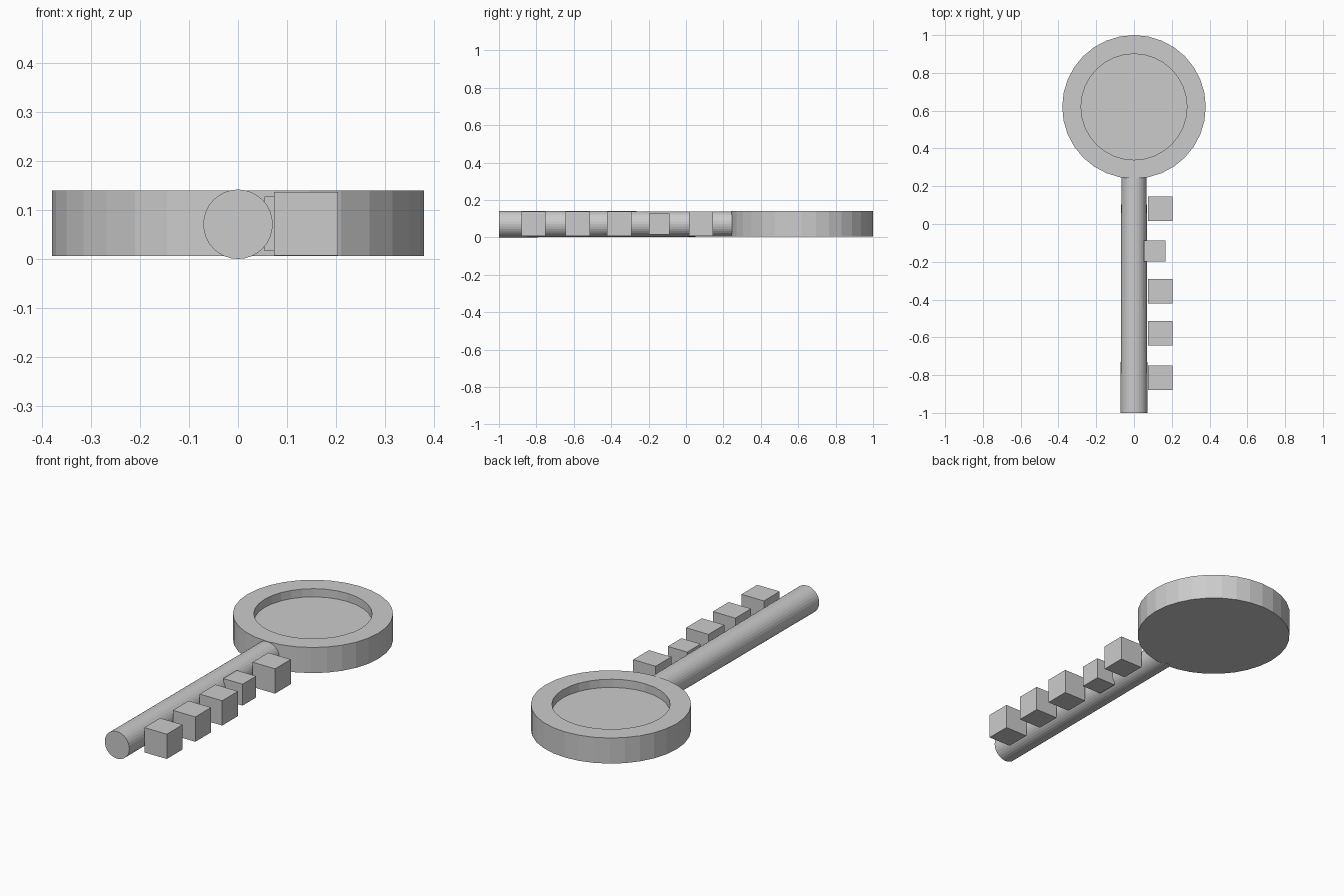
import bpy, bmesh, math
from mathutils import Matrix

if "Cube" in bpy.data.objects:
    bpy.data.objects.remove(bpy.data.objects["Cube"])


def new_object(name, bm):
    bmesh.ops.recalc_face_normals(bm, faces=bm.faces)
    mesh = bpy.data.meshes.new(name)
    bm.to_mesh(mesh)
    bm.free()
    obj = bpy.data.objects.new(name, mesh)
    bpy.context.collection.objects.link(obj)
    return obj


def tooth(name, x, y, size):
    bm = bmesh.new()
    bmesh.ops.create_cube(bm, size=size, matrix=Matrix.Translation((x, y, 0.072)))
    return new_object(name, bm)


# Bow: round disc with a shallow round recess in its top
bm = bmesh.new()
bmesh.ops.create_cone(bm, cap_ends=True, segments=32, radius1=0.38, radius2=0.38,
                      depth=0.134, matrix=Matrix.Translation((0, 0.62, 0.073)))
bm.normal_update()
top = next(f for f in bm.faces if f.normal.z > 0.9)
bmesh.ops.inset_region(bm, faces=[top], thickness=0.1 * math.cos(math.pi / 32))
rim = bmesh.ops.extrude_discrete_faces(bm, faces=[top])["faces"]
bmesh.ops.translate(bm, verts=rim[0].verts, vec=(0, 0, -0.043))
new_object("bow", bm)

# Shaft: slightly tapered rod lying along y
y0, y1 = -1.0, 0.26
bm = bmesh.new()
bmesh.ops.create_cone(bm, cap_ends=True, segments=32, radius1=0.071, radius2=0.067,
                      depth=y1 - y0,
                      matrix=Matrix.Translation((0, (y0 + y1) / 2, 0.071))
                      @ Matrix.Rotation(-math.pi / 2, 4, "X"))
new_object("shaft", bm)

# Teeth: row of cubes beside the shaft, one smaller
teeth = [(0.139, 0.08, 0.13), (0.11, -0.143, 0.112), (0.139, -0.357, 0.13),
         (0.139, -0.579, 0.13), (0.139, -0.815, 0.13)]
for i, (x, y, size) in enumerate(teeth, 1):
    tooth(f"tooth_{i}", x, y, size)
